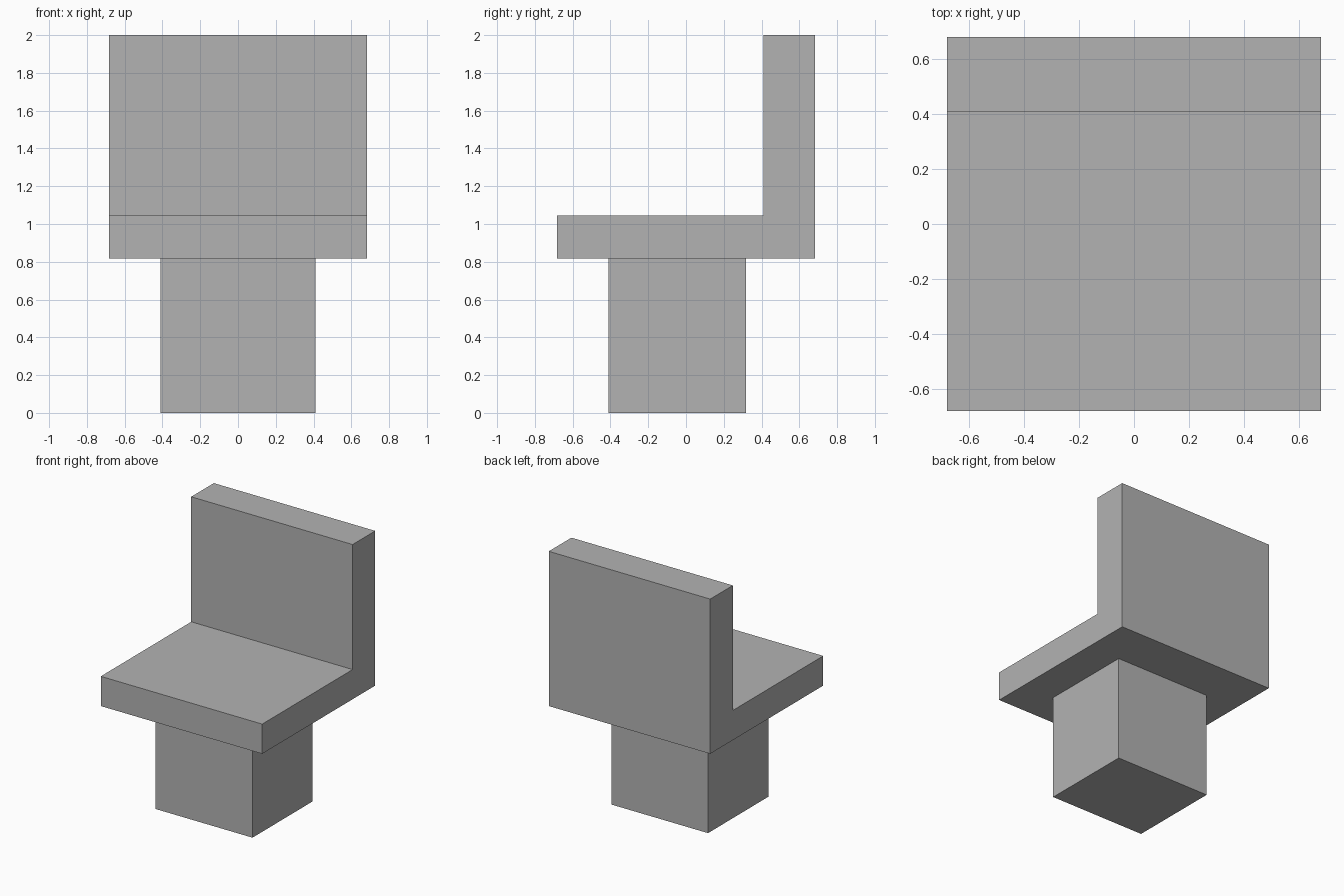
import bpy
import bmesh

cube = bpy.data.objects.get("Cube")
if cube:
    bpy.data.objects.remove(cube, do_unlink=True)

grey = bpy.data.materials.new("plain_grey")
grey.use_nodes = True
colour = (0.45, 0.45, 0.45, 1)
grey.diffuse_color = colour
grey.node_tree.nodes["Principled BSDF"].inputs["Base Color"].default_value = colour


def extrude_profile(name, profile, half_width):
    """Extrude a closed (y, z) outline across x, centred on x = 0."""
    bm = bmesh.new()
    face = bm.faces.new([bm.verts.new((-half_width, y, z)) for y, z in profile])
    side = bmesh.ops.extrude_face_region(bm, geom=[face])
    verts = [v for v in side["geom"] if isinstance(v, bmesh.types.BMVert)]
    bmesh.ops.translate(bm, verts=verts, vec=(2 * half_width, 0, 0))
    bmesh.ops.recalc_face_normals(bm, faces=bm.faces)
    mesh = bpy.data.meshes.new(name)
    bm.to_mesh(mesh)
    bm.free()
    mesh.materials.append(grey)
    obj = bpy.data.objects.new(name, mesh)
    bpy.context.collection.objects.link(obj)
    return obj


# Shared measurements
half = 0.682
seat_bottom, seat_top, back_top = 0.818, 1.045, 2.0
back_front = 0.409

# Seat and backrest in one L-shaped piece
extrude_profile("seat_and_backrest", [
    (-half, seat_bottom), (half, seat_bottom), (half, back_top),
    (back_front, back_top), (back_front, seat_top), (-half, seat_top),
], half)

# Block pedestal, set slightly towards the front
extrude_profile("pedestal", [
    (-0.409, 0), (0.318, 0), (0.318, seat_bottom), (-0.409, seat_bottom),
], 0.409)
